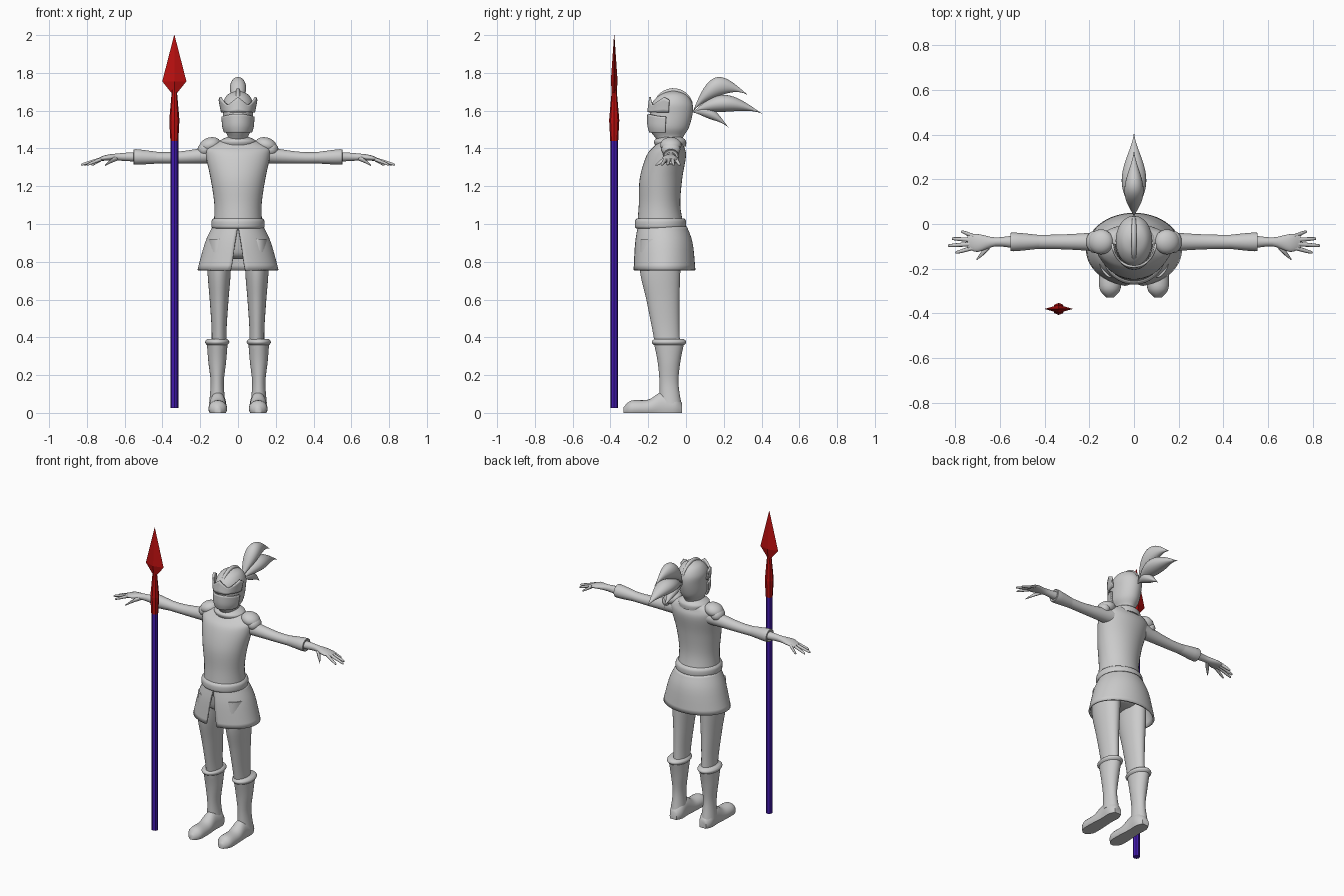
import bpy, bmesh, math
from mathutils import Vector

cube = bpy.data.objects.get("Cube")
if cube:
    bpy.data.objects.remove(cube)

X, Y, Z = Vector((1, 0, 0)), Vector((0, 1, 0)), Vector((0, 0, 1))


def material(name, red, green, blue):
    mat = bpy.data.materials.new(name)
    mat.use_nodes = True
    mat.diffuse_color = (red, green, blue, 1)
    shader = mat.node_tree.nodes["Principled BSDF"]
    shader.inputs["Base Color"].default_value = mat.diffuse_color
    return mat


GREY = material("pale grey", .6, .6, .6)
RED = material("dark red", .5, .005, .005)
BLUE = material("violet blue", .055, .01, .42)


def finish(name, bm, mat, mirror=False, smooth=True, thickness=0):
    bmesh.ops.recalc_face_normals(bm, faces=bm.faces)
    mesh = bpy.data.meshes.new(name)
    bm.to_mesh(mesh)
    bm.free()
    mesh.materials.append(mat)
    part = bpy.data.objects.new(name, mesh)
    bpy.context.collection.objects.link(part)
    if mirror:
        part.modifiers.new("mirror", "MIRROR").use_mirror_merge = False
    if thickness:
        solid = part.modifiers.new("thickness", "SOLIDIFY")
        solid.thickness, solid.offset = thickness, 0
    if smooth:
        bpy.ops.object.select_all(action="DESELECT")
        part.select_set(True)
        bpy.context.view_layer.objects.active = part
        bpy.ops.object.shade_smooth_by_angle(angle=math.radians(50))


def refine(rows, steps):
    """Smooth interpolation through the section rows."""
    padded = [rows[0], *rows, rows[-1]]
    fine = []
    for quad in zip(padded, padded[1:], padded[2:], padded[3:]):
        for step in range(steps):
            t = step / steps
            fine.append([b + t / 2 * (c - a + t * (2 * a - 5 * b + 4 * c - d + t * (3 * (b - c) + d - a)))
                         for a, b, c, d in zip(*quad)])
    return fine + [rows[-1]]


def skin(bm, rings):
    """Quads between neighbouring lines of vertices."""
    for low, high in zip(rings, rings[1:]):
        for k in range(len(low) - 1):
            bm.faces.new((low[k], low[k + 1], high[k + 1], high[k]))


def loft(name, sections, u, v, mat=GREY, sides=24, mirror=False, smooth=True):
    """Capped skin over elliptical sections (centre, radius along u, radius along v)."""
    bm, rings = bmesh.new(), []
    for centre, ru, rv in sections:
        ring = []
        for k in range(sides):
            angle = math.tau * k / sides
            point = centre + u * ru * math.cos(angle) + v * rv * math.sin(angle)
            point.z = max(point.z, 0)
            ring.append(bm.verts.new(point))
        rings.append(ring)
    skin(bm, [ring + ring[:1] for ring in rings])
    bm.faces.new(rings[0])
    bm.faces.new(rings[-1])
    finish(name, bm, mat, mirror, smooth)


def column(name, rows, x=0, mirror=False):
    """Upright body from rows (z, front y, back y, half width)."""
    loft(name, [(Vector((x, (front + back) / 2, z)), half, (back - front) / 2)
                for z, front, back, half in refine(rows, 5)], X, Y, sides=36, mirror=mirror)


def arm_piece(name, rows, sides=24):
    """Sideways limb from rows (x, y, z, depth radius, height radius)."""
    loft(name, [(Vector((x, y, z)), depth, height) for x, y, z, depth, height in refine(rows, 4)],
         Y, Z, sides=sides, mirror=True)


def plate(name, rows, span, lift=lambda angle: 0, thickness=.01, cuts=60):
    """Curved sheet from rows (z, front y, back y, half width); angle runs from the front."""
    bm, grid = bmesh.new(), []
    fine = refine(rows, 4)
    for i, (z, front, back, half) in enumerate(fine):
        t = i / (len(fine) - 1)
        start, end = span(t)
        line = []
        for k in range(cuts + 1):
            angle = start + (end - start) * k / cuts
            y = (front + back) / 2 - (back - front) / 2 * math.cos(angle)
            line.append(bm.verts.new((half * math.sin(angle), y, z + t * lift(angle))))
        grid.append(line)
    skin(bm, grid)
    finish(name, bm, GREY, thickness=thickness)


# Torso, belt and collar
column("breastplate", [(.98, -.26, -.01, .13), (1.1, -.25, -.03, .125), (1.24, -.245, -.02, .145),
                       (1.36, -.21, 0, .17), (1.41, -.17, -.01, .165), (1.45, -.13, -.02, .07)])
column("belt", [(.975, -.26, -.01, .13), (.985, -.27, 0, .14), (1.015, -.27, 0, .14), (1.03, -.26, -.01, .13)])
column("collar", [(1.41, -.16, 0, .09), (1.44, -.17, 0, .095), (1.46, -.14, -.02, .06)])


# Skirt with a front slit, and hips inside it
def skirt_span(t):
    gap = .18 * (1 - t)
    return gap, math.tau - gap


plate("skirt", [(.755, -.275, .045, .21), (.9, -.265, .03, .17), (.985, -.25, 0, .13)], skirt_span)
column("hips", [(.815, -.19, -.07, .07), (.85, -.23, -.03, .13), (.98, -.25, -.01, .125)])

# Legs and boots
column("leg", [(.92, -.24, -.03, .06), (.76, -.245, -.03, .062), (.6, -.21, -.035, .05),
               (.45, -.18, -.035, .04), (.34, -.16, -.03, .04)], x=.1, mirror=True)
column("boot_shaft", [(.37, -.17, -.01, .055), (.27, -.15, -.03, .047), (.16, -.14, -.04, .035),
                      (.05, -.14, -.025, .043)], x=.11, mirror=True)
column("boot_rim", [(.36, -.17, -.01, .055), (.37, -.18, 0, .063), (.38, -.18, 0, .063),
                    (.39, -.17, -.01, .055)], x=.11, mirror=True)
foot_rows = [(-.02, .025, .05), (-.06, .045, .1), (-.13, .043, .11), (-.2, .048, .07), (-.29, .047, .065),
             (-.33, .015, .03)]
loft("boot_foot", [(Vector((.107, y, height / 3)), half, height * 2 / 3)
                   for y, half, height in refine(foot_rows, 5)], X, Z, mirror=True)

# Arms, cuffs and hands
arm_piece("arm", [(.11, -.08, 1.37, .05, .05), (.2, -.08, 1.36, .04, .04), (.36, -.08, 1.35, .032, .03),
                  (.54, -.08, 1.355, .033, .033)])
arm_piece("cuff", [(.4, -.08, 1.35, .028, .028), (.54, -.08, 1.355, .042, .041), (.55, -.08, 1.355, .03, .03)])
arm_piece("hand", [(.53, -.08, 1.355, .03, .026), (.62, -.08, 1.355, .02, .02), (.7, -.085, 1.35, .04, .015),
                   (.745, -.08, 1.34, .028, .006)])
for k, (label, tip) in enumerate([("little", .775), ("ring", .815), ("middle", .83), ("index", .8)]):
    root_y, tip_y = -.055 - .017 * k, -.036 - .03 * k
    arm_piece(label + "_finger", [(.72, root_y, 1.345, .011, .011), (tip - .01, tip_y, 1.317, .007, .007),
                                  (tip, tip_y, 1.312, .001, .001)], sides=10)
arm_piece("thumb", [(.635, -.085, 1.35, .014, .014), (.67, -.12, 1.335, .016, .012),
                    (.705, -.16, 1.31, .003, .003)], sides=10)


# Layered shoulder plates
def shoulder(name, x, z, size, tilt):
    bm = bmesh.new()
    bmesh.ops.create_uvsphere(bm, u_segments=24, v_segments=14, radius=1)
    across = Vector((math.cos(tilt), 0, -math.sin(tilt)))
    up = across.cross(Y)
    for vert in bm.verts:
        a, b, c = (value * scale for value, scale in zip(vert.co, size))
        vert.co = Vector((x, -.08, z)) + across * a + Y * b + up * c
    finish(name, bm, GREY, mirror=True)


shoulder("shoulder_plate", .148, 1.418, (.058, .056, .04), .3)
shoulder("lower_shoulder_plate", .175, 1.395, (.04, .05, .038), .75)

# Helmet with visor, pointed brow and ridge
column("helmet", [(1.42, -.13, -.02, .06), (1.46, -.165, -.015, .053), (1.51, -.195, .015, .075),
                  (1.585, -.19, .035, .08), (1.64, -.18, .033, .08), (1.685, -.135, 0, .055),
                  (1.706, -.075, -.06, .006)])
plate("visor", [(1.485, -.19, .005, .07), (1.52, -.2, .02, .08), (1.575, -.2, .03, .084)],
      lambda t: (-1.4, 1.4), lambda angle: .008 * math.cos(angle * 2))


def brow_points(angle):
    """One peak in the middle and one at each temple."""
    middle = max(0, 1 - abs(angle) * 2)
    temple = max(0, 1 - abs(abs(angle) - 1.25) * 1.6)
    return .04 * max(middle, temple)


plate("pointed_brow", [(1.592, -.2, .035, .086), (1.632, -.19, .03, .098)], lambda t: (-1.5, 1.5), brow_points)
ridge = []
for k in range(13):
    angle = math.radians(15 + 12 * k)
    radius = .012 * math.sin(math.pi * (k + 1) / 14) ** .5
    ridge.append((Vector((0, -.067 - .108 * math.cos(angle), 1.605 + .102 * math.sin(angle))), radius, radius))
loft("helmet_ridge", ridge, X, Z, sides=12)


# Plume of pointed feathers
def feather(name, bend, tip, width, height):
    root, bend, tip = Vector((0, .035, 1.59)), Vector((0, *bend)), Vector((0, *tip))
    sections = []
    for k in range(25):
        t = k / 24
        swell = math.sin(math.pi * t ** .9) ** 1.4 + .02 if k < 24 else .02
        centre = root.lerp(bend, t).lerp(bend.lerp(tip, t), t)
        sections.append((centre, width * swell, height * swell))
    loft(name, sections, X, Z)


feather("upper_feather", (.14, 1.81), (.325, 1.685), .042, .052)
feather("middle_feather", (.2, 1.69), (.402, 1.585), .054, .044)
feather("lower_feather", (.13, 1.62), (.225, 1.51), .03, .03)


# Spear
def spear_part(name, rows, mat, sides):
    loft(name, [(Vector((-.337, -.38, z)), wide, deep) for z, wide, deep in rows], X, Y, mat, sides, smooth=False)


spear_part("spear_shaft", [(.025, .021, .021), (1.44, .021, .021)], BLUE, 8)
spear_part("spear_socket", [(1.44, .021, .021), (1.55, .027, .027), (1.71, .013, .013)], RED, 8)
spear_part("spear_blade", [(1.69, .012, .012), (1.755, .064, .018), (2, .001, .001)], RED, 4)
